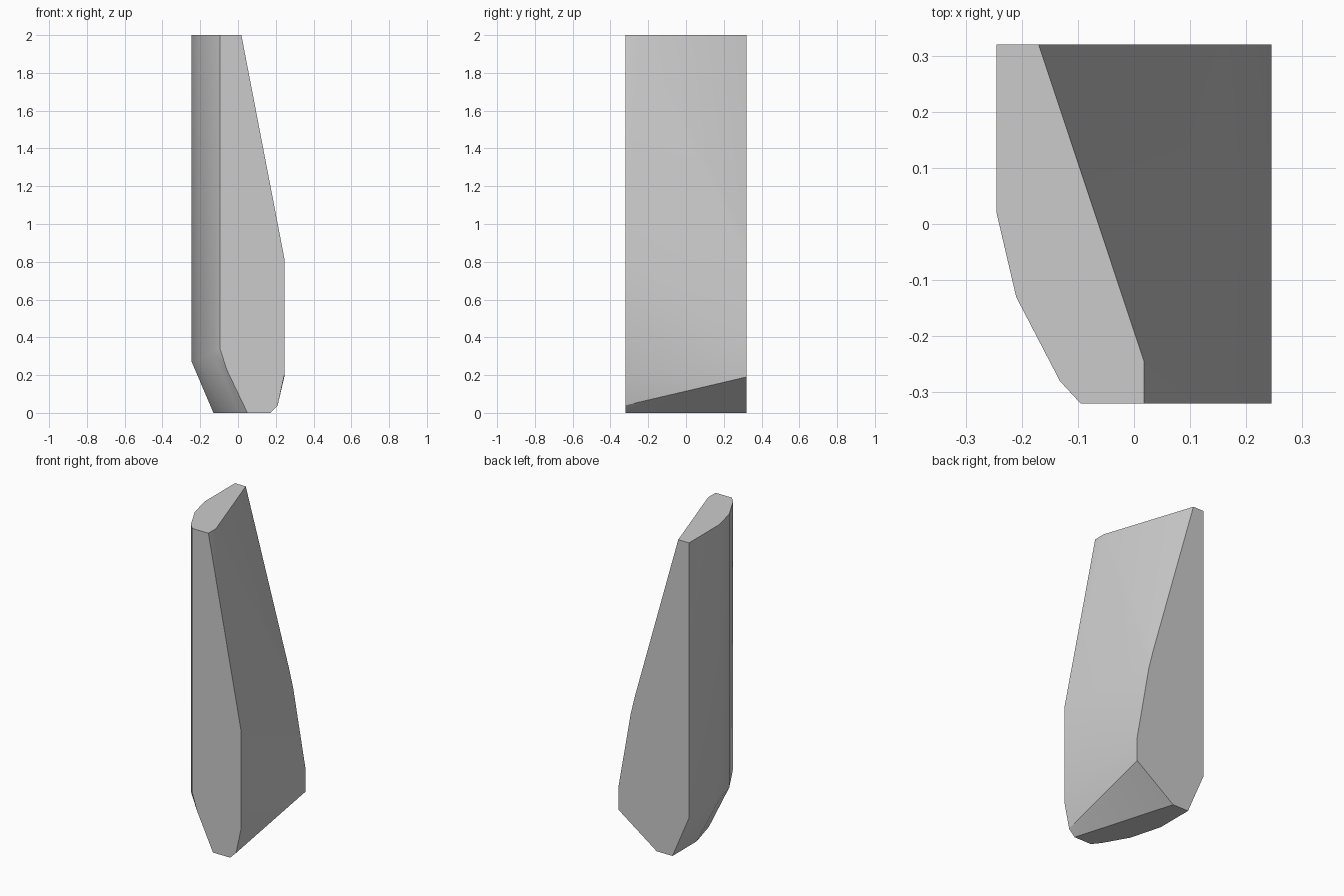
import bpy
import bmesh
import math

# Remove the default cube
default_cube = bpy.data.objects.get("Cube")
if default_cube:
    bpy.data.objects.remove(default_cube, do_unlink=True)

HEIGHT = 2.0
HALF_DEPTH = 0.32

# Material
stone = bpy.data.materials.new("plain grey")
stone.use_nodes = True
grey = (0.6, 0.6, 0.6, 1.0)
stone.diffuse_color = grey
stone.node_tree.nodes["Principled BSDF"].inputs["Base Color"].default_value = grey

# Outlines of the flat front and back faces, as (x, z)
front_outline = [(-0.095, HEIGHT), (0.018, HEIGHT), (0.245, 0.82), (0.245, 0.2),
                 (0.21, 0.04), (0.17, 0), (0.05, 0), (-0.06, 0.23), (-0.095, 0.34)]
back_outline = [(-0.245, HEIGHT), (-0.17, HEIGHT), (0.13, 0.94), (0.16, 0.82),
                (0.245, 0.34), (0.245, 0.19), (-0.02, 0), (-0.13, 0), (-0.245, 0.27)]

# Rounded side: upper column (x, y), height of the lower bevel, foot (x, y)
rounded_side = [((-0.245, 0.02), 0.27, (-0.13, 0.08)),
                ((-0.21, -0.13), 0.28, (-0.075, -0.12)),
                ((-0.132, -0.28), 0.32, (0.01, -0.27))]

points = [(x, -HALF_DEPTH, z) for x, z in front_outline]
points += [(x, HALF_DEPTH, z) for x, z in back_outline]
for column, bevel_height, foot in rounded_side:
    points += [(*column, HEIGHT), (*column, bevel_height), (*foot, 0)]

# Corner where the sloping side meets the top
points.append((0.018, -0.245, HEIGHT))


def build_convex_block(name, corners, material):
    """Wrap a convex skin round the corners and merge its flat regions."""
    bm = bmesh.new()
    for corner in corners:
        bm.verts.new(corner)
    bmesh.ops.convex_hull(bm, input=bm.verts[:])
    loose = [v for v in bm.verts if not v.link_faces]
    bmesh.ops.delete(bm, geom=loose, context="VERTS")
    bmesh.ops.dissolve_limit(bm, angle_limit=math.radians(0.5),
                             verts=bm.verts[:], edges=bm.edges[:])
    bmesh.ops.recalc_face_normals(bm, faces=bm.faces[:])
    mesh = bpy.data.meshes.new(name)
    bm.to_mesh(mesh)
    bm.free()
    mesh.materials.append(material)
    block = bpy.data.objects.new(name, mesh)
    bpy.context.collection.objects.link(block)
    return block


# Standing block, smooth on its gently curved sides
block = build_convex_block("standing_block", points, stone)
bpy.ops.object.select_all(action="DESELECT")
block.select_set(True)
bpy.context.view_layer.objects.active = block
bpy.ops.object.shade_smooth_by_angle(angle=math.radians(30))
